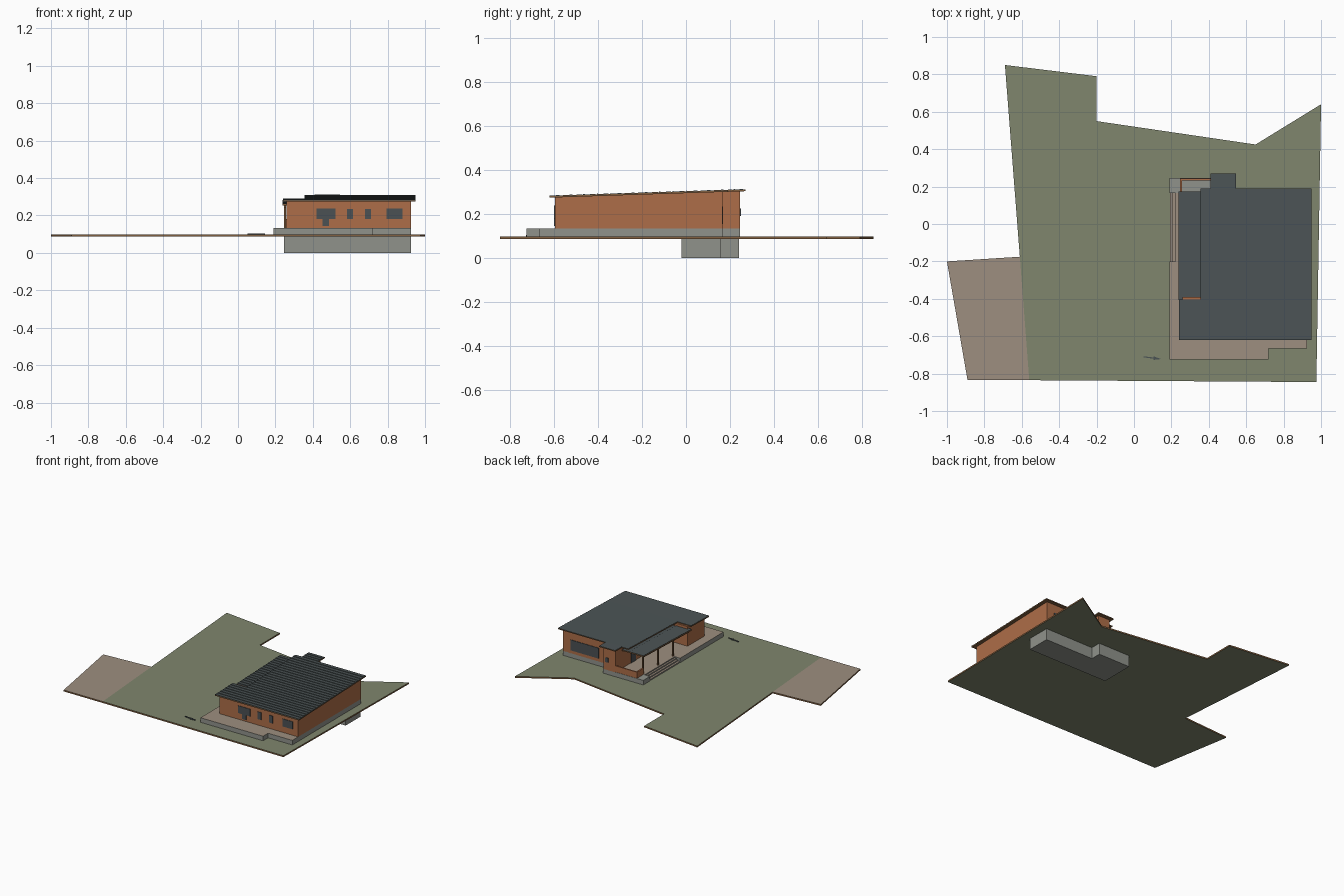
import bpy, bmesh, math
from mathutils import Vector

if "Cube" in bpy.data.objects:
    bpy.data.objects.remove(bpy.data.objects["Cube"])


def mat(name, rgb):
    m = bpy.data.materials.new(name)
    m.diffuse_color = (*rgb, 1)
    m.use_nodes = True
    m.node_tree.nodes["Principled BSDF"].inputs["Base Color"].default_value = m.diffuse_color
    return m


GRASS = mat("grass green", (0.215, 0.24, 0.155))
PAVE = mat("paving beige", (0.34, 0.275, 0.215))
WALL = mat("wall orange", (0.42, 0.155, 0.065))
STONE = mat("concrete grey", (0.28, 0.29, 0.26))
ROOF = mat("roof slate", (0.068, 0.084, 0.087))
WOOD = mat("wood brown", (0.22, 0.115, 0.05))
GLASS = mat("window dark", (0.07, 0.082, 0.088))


def slab(name, plan, bottom, top, side, cap=None, under=None):
    """Extrude a plan outline; bottom and top are heights or functions of y."""
    zb = bottom if callable(bottom) else lambda y: bottom
    zt = top if callable(top) else lambda y: top
    bm = bmesh.new()
    lo = [bm.verts.new((x, y, zb(y))) for x, y in plan]
    hi = [bm.verts.new((x, y, zt(y))) for x, y in plan]
    n = len(plan)
    bm.faces.new(hi).material_index = 1
    bm.faces.new(lo[::-1]).material_index = 2
    for i in range(n):
        j = (i + 1) % n
        bm.faces.new((lo[i], lo[j], hi[j], hi[i])).material_index = 0
    bmesh.ops.recalc_face_normals(bm, faces=bm.faces[:])
    me = bpy.data.meshes.new(name)
    bm.to_mesh(me)
    bm.free()
    for m in (side, cap or side, under or side):
        me.materials.append(m)
    ob = bpy.data.objects.new(name, me)
    bpy.context.collection.objects.link(ob)
    return ob


def rect(x0, x1, y0, y1):
    return [(x0, y0), (x1, y0), (x1, y1), (x0, y1)]


def box(name, x0, x1, y0, y1, z0, z1, m, cap=None):
    return slab(name, rect(x0, x1, y0, y1), z0, z1, m, cap)


def slope(base, y0=-0.62, rise=0.033):
    return lambda y: base + (y - y0) * rise


def tiles(name, x0, x1, y0, y1, top, rows):
    """Overlapping tile courses, each a thin wedge on the roof plane."""
    step = (y1 - y0) / rows
    bm = bmesh.new()
    for i in range(rows):
        a, b = y0 + i * step, y0 + (i + 1) * step
        prof = [(a, top(a)), (a, top(a) + 0.004), (b, top(b) + 0.001), (b, top(b))]
        l = [bm.verts.new((x0, y, z)) for y, z in prof]
        r = [bm.verts.new((x1, y, z)) for y, z in prof]
        bm.faces.new(l)
        bm.faces.new(r[::-1])
        for k in range(4):
            bm.faces.new((l[k], r[k], r[(k + 1) % 4], l[(k + 1) % 4]))
    bmesh.ops.recalc_face_normals(bm, faces=bm.faces[:])
    me = bpy.data.meshes.new(name)
    bm.to_mesh(me)
    bm.free()
    me.materials.append(ROOF)
    bpy.context.collection.objects.link(bpy.data.objects.new(name, me))


GROUND, FLOOR = 0.098, 0.133

# plot of land and driveway
slab("lawn", [(-0.69, 0.85), (-0.20, 0.79), (-0.20, 0.55), (0.65, 0.425), (1.0, 0.64),
              (0.975, -0.845), (-0.56, -0.835), (-0.61, -0.18)],
     0.087, GROUND, WOOD, GRASS, GRASS)
slab("driveway", [(-1.0, -0.20), (-0.61, -0.175), (-0.56, -0.835), (-0.89, -0.835)],
     0.087, GROUND, WOOD, PAVE, GRASS)

# cellar below ground
slab("cellar", [(0.245, -0.02), (0.925, -0.02), (0.925, 0.16), (0.515, 0.16),
                (0.515, 0.24), (0.245, 0.24)], 0.0, 0.088, STONE)

# plinth, terrace and back landing
slab("terrace", [(0.19, -0.725), (0.72, -0.725), (0.72, -0.665), (0.925, -0.665),
                 (0.925, 0.165), (0.235, 0.165), (0.235, -0.20), (0.19, -0.20)],
     0.09, FLOOR, STONE, PAVE)
box("back_landing", 0.19, 0.53, 0.165, 0.245, 0.09, FLOOR, STONE)
for i in range(3):
    box(f"porch_step_{i + 1}", 0.192 + 0.015 * i, 0.236, -0.20, 0.165,
        0.09, 0.107 + 0.009 * i, STONE, PAVE)

# house walls with a recessed side porch and a small rear bay
slab("house_walls", [(0.26, -0.595), (0.925, -0.595), (0.925, 0.165), (0.525, 0.165),
                     (0.525, 0.245), (0.425, 0.245), (0.425, -0.39), (0.26, -0.39)],
     FLOOR - 0.002, slope(0.275), WALL)
box("porch_low_wall_back", 0.245, 0.425, 0.233, 0.243, FLOOR, 0.18, WALL)
box("porch_low_wall_side", 0.245, 0.257, 0.165, 0.243, FLOOR, 0.18, WALL)

# roofs: timber deck below, tile courses above
main, porch = slope(0.281), slope(0.254)
slab("main_roof_deck", [(0.24, -0.62), (0.95, -0.62), (0.95, 0.19), (0.355, 0.19),
                        (0.355, -0.405), (0.24, -0.405)], slope(0.274), main, WOOD, ROOF)
tiles("main_roof_tiles_front", 0.24, 0.95, -0.62, -0.405, main, 7)
tiles("main_roof_tiles_back", 0.355, 0.95, -0.405, 0.19, main, 19)
slab("bay_roof_deck", rect(0.41, 0.545, 0.19, 0.27), slope(0.274), main, WOOD, ROOF)
tiles("bay_roof_tiles", 0.41, 0.545, 0.19, 0.27, main, 3)
slab("porch_roof_deck", rect(0.237, 0.42, -0.405, 0.175), slope(0.245), porch, WOOD, ROOF)
tiles("porch_roof_tiles", 0.237, 0.358, -0.405, 0.175, porch, 19)

# porch posts and beam
for i, y in enumerate((-0.20, -0.02, 0.16)):
    box(f"porch_post_{i + 1}", 0.247, 0.257, y - 0.005, y + 0.005, FLOOR, 0.265, WOOD)
slab("porch_beam", rect(0.247, 0.257, -0.39, 0.165), slope(0.235), slope(0.246), WOOD)

# front windows and door
for i, (x0, x1, z0, z1) in enumerate([(0.42, 0.522, 0.182, 0.238), (0.452, 0.487, 0.145, 0.182),
                                      (0.583, 0.615, 0.180, 0.236), (0.68, 0.712, 0.180, 0.236),
                                      (0.795, 0.88, 0.180, 0.238)]):
    box(f"front_window_{i + 1}", x0, x1, -0.599, -0.594, z0, z1, GLASS)

# rear windows and porch doors
box("back_window", 0.62, 0.86, 0.164, 0.169, 0.155, 0.235, GLASS)
box("bay_window", 0.485, 0.51, 0.244, 0.249, 0.19, 0.225, GLASS)
for i, y in enumerate((-0.28, 0.0)):
    box(f"porch_door_{i + 1}", 0.421, 0.426, y, y + 0.06, FLOOR, 0.225, GLASS)

# entrance arrow lying on the lawn
arrow = [(0.05, -0.707), (0.105, -0.714), (0.104, -0.707), (0.145, -0.722),
         (0.103, -0.727), (0.104, -0.720), (0.05, -0.713)]
slab("entrance_arrow", arrow, GROUND, 0.104, ROOF)
